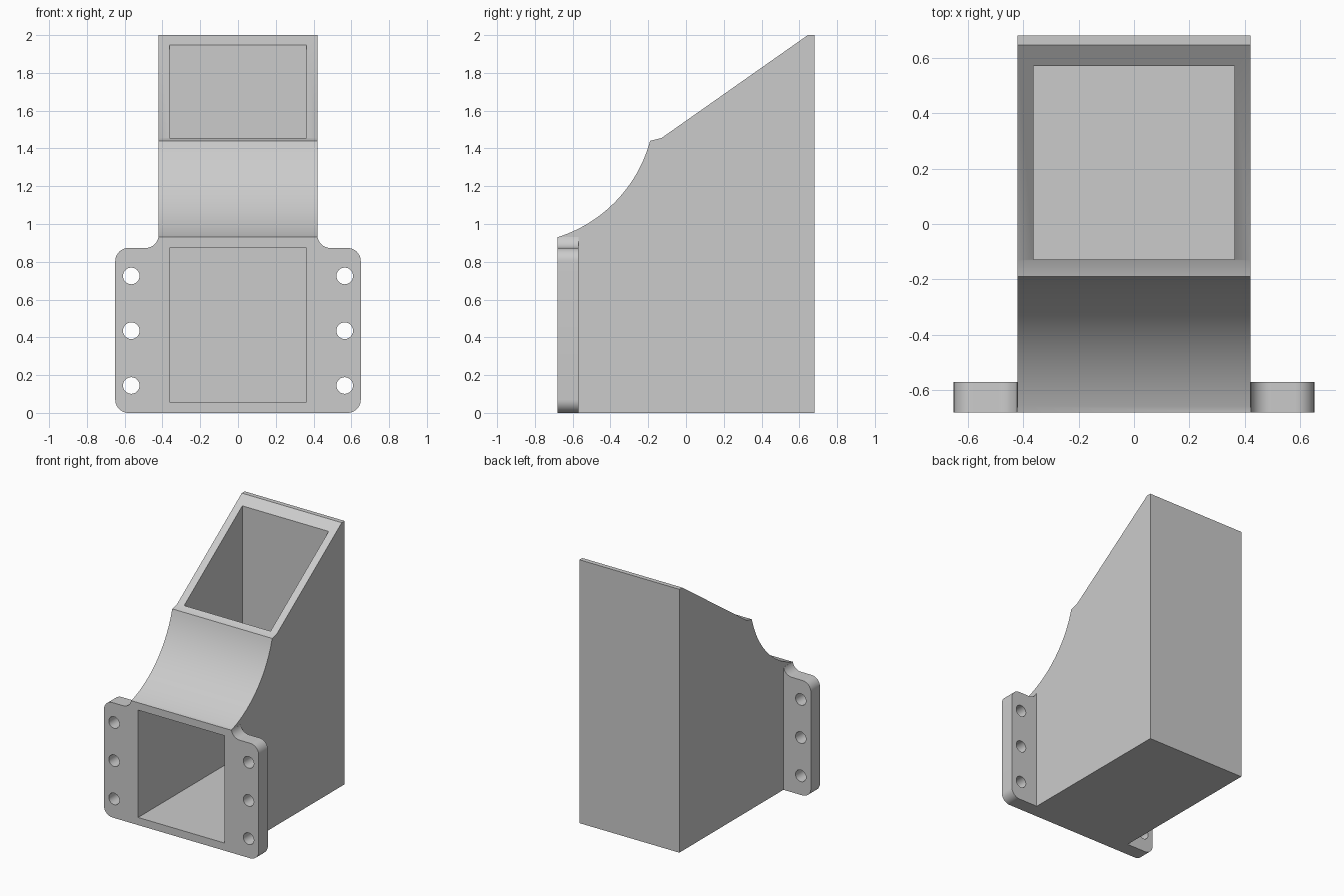
import bpy
import bmesh
from math import sin, cos, atan2, radians, pi
from mathutils import Vector

cube = bpy.data.objects.get("Cube")
if cube:
    bpy.data.objects.remove(cube, do_unlink=True)

grey = bpy.data.materials.new("plain grey")
grey.use_nodes = True
colour = (0.6, 0.6, 0.6, 1)
grey.diffuse_color = colour
grey.node_tree.nodes["Principled BSDF"].inputs["Base Color"].default_value = colour


def arc(centre, radius, start, end, steps):
    """Points along an arc, angles in radians."""
    angles = [start + (end - start) * i / steps for i in range(steps + 1)]
    return [(centre[0] + radius * cos(a), centre[1] + radius * sin(a)) for a in angles]


def arc_between(centre, p, q, steps):
    """Arc from p to q, blending the two radii."""
    c = Vector(centre)
    a, b = Vector(p) - c, Vector(q) - c
    t0, t1 = atan2(a.y, a.x), atan2(b.y, b.x)
    points = []
    for i in range(steps + 1):
        f = i / steps
        t, r = t0 + (t1 - t0) * f, a.length + (b.length - a.length) * f
        points.append((c.x + r * cos(t), c.y + r * sin(t)))
    return points


def prism(name, points, low, high, axis):
    """Extrude an outline: (y, z) along x, or (x, z) along y."""
    def place(p, d):
        return (d, p[0], p[1]) if axis == "x" else (p[0], d, p[1])
    bm = bmesh.new()
    face = bm.faces.new([bm.verts.new(place(p, low)) for p in points])
    grown = bmesh.ops.extrude_face_region(bm, geom=[face])["geom"]
    moved = [v for v in grown if isinstance(v, bmesh.types.BMVert)]
    shift = Vector(place((0, 0), high - low))
    bmesh.ops.translate(bm, verts=moved, vec=shift)
    bmesh.ops.recalc_face_normals(bm, faces=bm.faces)
    mesh = bpy.data.meshes.new(name)
    bm.to_mesh(mesh)
    bm.free()
    mesh.materials.append(grey)
    obj = bpy.data.objects.new(name, mesh)
    bpy.context.collection.objects.link(obj)
    return obj


def combine(target, other, operation):
    """Apply a boolean and remove the helper."""
    mod = target.modifiers.new("boolean", "BOOLEAN")
    mod.operation, mod.solver, mod.object = operation, "EXACT", other
    bpy.context.view_layer.objects.active = target
    bpy.ops.object.modifier_apply(modifier=mod.name)
    bpy.data.objects.remove(other, do_unlink=True)


front, back = -0.68, 0.68
bend = (-0.902, 1.633)

# Duct body with scooped front and sloping top
outer = [(front, 0), (back, 0), (back, 2), (0.645, 2), (-0.13, 1.455)]
outer += arc_between(bend, (-0.19, 1.44), (front, 0.93), 32)
duct = prism("duct_body", outer, -0.42, 0.42, "x")

# Mounting flanges with rounded corners, fillet and bolt holes
r = 0.07
for side in (-1, 1):
    outline = [(0.39, 0)]
    outline += arc((0.65 - r, r), r, -pi / 2, 0, 10)
    outline += arc((0.65 - r, 0.873 - r), r, 0, pi / 2, 10)
    outline += arc((0.49, 0.873 + r), r, 1.5 * pi, radians(190), 10)
    outline += [(0.39, 0.925)]
    flange = prism("flange", [(side * x, z) for x, z in outline], front, -0.57, "y")
    for z in (0.145, 0.435, 0.725):
        circle = arc((side * 0.565, z), 0.044, 0, 2 * pi, 32)[:-1]
        combine(flange, prism("hole_cutter", circle, -0.8, -0.4, "y"), "DIFFERENCE")
    combine(duct, flange, "UNION")

# Hollow passage from the front opening to the top opening
inner = [(-0.8, 0.058), (0.57, 0.058), (0.57, 2.2), (-0.128, 2.2)]
inner += arc_between(bend, (-0.128, 1.455), (front, 0.873), 32)
inner += [(-0.8, 0.873)]
combine(duct, prism("passage_cutter", inner, -0.363, 0.363, "x"), "DIFFERENCE")

bpy.ops.object.select_all(action="DESELECT")
duct.select_set(True)
bpy.context.view_layer.objects.active = duct
bpy.ops.object.shade_smooth_by_angle(angle=radians(25))
